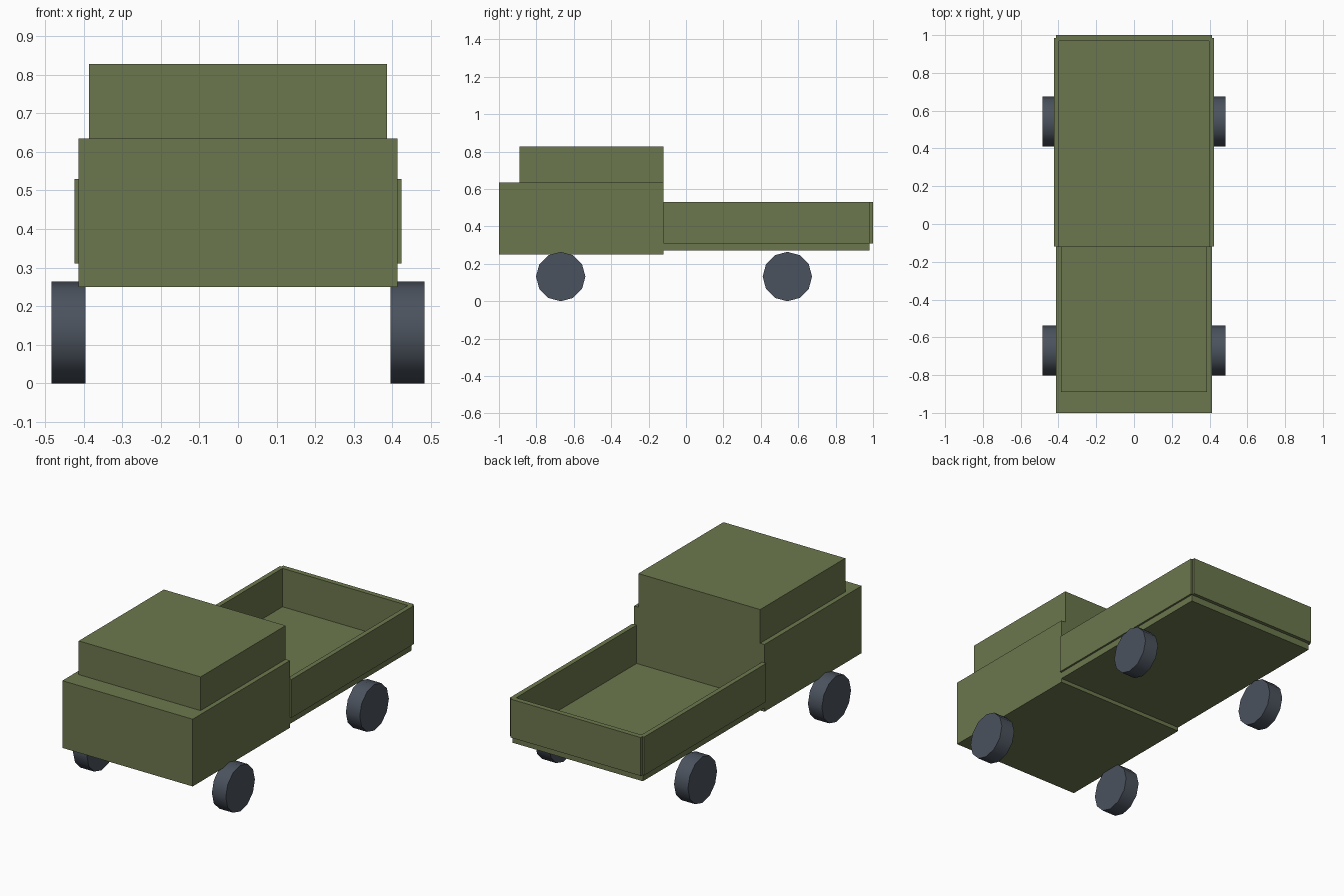
import bpy, math

if "Cube" in bpy.data.objects:
    bpy.data.objects.remove(bpy.data.objects["Cube"])


def material(name, rgb):
    m = bpy.data.materials.new(name)
    m.diffuse_color = (*rgb, 1)
    m.use_nodes = True
    m.node_tree.nodes["Principled BSDF"].inputs["Base Color"].default_value = m.diffuse_color
    return m


GREEN = material("olive_paint", (0.15, 0.185, 0.075))
RUBBER = material("dark_rubber", (0.07, 0.085, 0.11))


def box(name, x, y, z):
    """Box from (min, max) ranges on each axis."""
    ranges = (x, y, z)
    bpy.ops.mesh.primitive_cube_add(size=1, location=[(a + b) / 2 for a, b in ranges])
    ob = bpy.context.object
    ob.name = name
    ob.scale = [b - a for a, b in ranges]
    bpy.ops.object.transform_apply(location=False, rotation=False, scale=True)
    ob.data.materials.append(GREEN)
    return ob


def wheel(name, x, y, radius=0.132, width=0.088):
    """Twelve-sided wheel with its axle along x and a corner at the bottom."""
    bpy.ops.mesh.primitive_cylinder_add(vertices=12, radius=radius, depth=width,
                                        location=(x, y, radius),
                                        rotation=(0, math.pi / 2, 0))
    ob = bpy.context.object
    ob.name = name
    ob.data.materials.append(RUBBER)
    bpy.ops.object.shade_smooth_by_angle(angle=math.radians(40))


# Cab: wide lower body and narrower roof block, flush at the back
box("cab_body", (-0.413, 0.413), (-1.0, -0.12), (0.25, 0.635))
box("cab_roof", (-0.386, 0.386), (-0.89, -0.12), (0.635, 0.828))

# Cargo bed: floor slab, tailgate and side walls
box("bed_floor", (-0.413, 0.413), (-0.12, 0.98), (0.272, 0.31))
box("tailgate", (-0.413, 0.413), (0.97, 1.0), (0.31, 0.53))

# Parts repeated on both sides
for side, s in (("left", -1), ("right", 1)):
    box(f"{side}_bed_wall", sorted((s * 0.397, s * 0.424)), (-0.12, 0.985), (0.31, 0.53))
    for end, y in (("front", -0.67), ("rear", 0.542)):
        wheel(f"{end}_{side}_wheel", s * 0.44, y)
